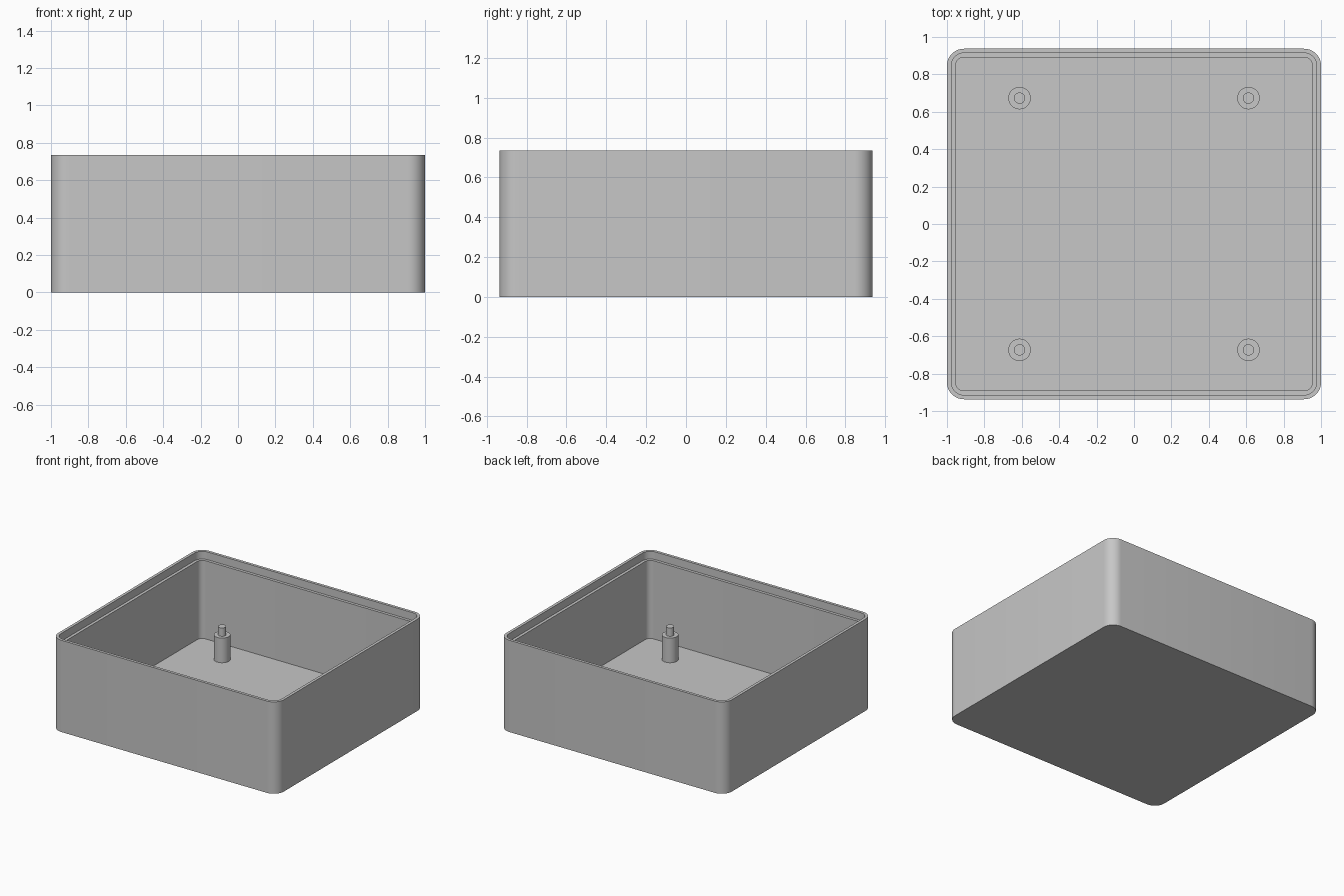
import bpy, bmesh, math

cube = bpy.data.objects.get("Cube")
if cube:
    bpy.data.objects.remove(cube, do_unlink=True)

HALF_X, HALF_Y, HEIGHT = 1.0, 0.937, 0.735
CORNER = 0.09
WALL, LIP = 0.046, 0.023
FLOOR, LEDGE = 0.047, 0.673
CORNER_STEPS = 10

grey = bpy.data.materials.new("plain_grey")
grey.use_nodes = True
colour = (0.57, 0.57, 0.57, 1)
grey.diffuse_color = colour
grey.node_tree.nodes["Principled BSDF"].inputs["Base Color"].default_value = colour


def rounded_outline(hx, hy, r):
    """Counter-clockwise outline of a rounded rectangle (a circle when hx = hy = r)."""
    points = []
    for quarter, (sx, sy) in enumerate(((1, 1), (-1, 1), (-1, -1), (1, -1))):
        for i in range(CORNER_STEPS):
            a = (quarter + i / (CORNER_STEPS - 1)) * math.pi / 2
            points.append((sx * (hx - r) + r * math.cos(a),
                           sy * (hy - r) + r * math.sin(a)))
    return points


def loft(name, sections, location=(0, 0, 0)):
    """Skin a stack of (half x, half y, radius, z) sections and cap both ends."""
    bm = bmesh.new()
    rings = [[bm.verts.new((x, y, z)) for x, y in rounded_outline(hx, hy, r)]
             for hx, hy, r, z in sections]
    n = len(rings[0])
    for a, b in zip(rings, rings[1:]):
        for i in range(n):
            j = (i + 1) % n
            bm.faces.new((a[i], a[j], b[j], b[i]))
    bm.faces.new(rings[0][::-1])
    bm.faces.new(rings[-1])
    bmesh.ops.remove_doubles(bm, verts=bm.verts, dist=1e-5)
    bmesh.ops.recalc_face_normals(bm, faces=bm.faces)
    mesh = bpy.data.meshes.new(name)
    bm.to_mesh(mesh)
    bm.free()
    mesh.materials.append(grey)
    obj = bpy.data.objects.new(name, mesh)
    obj.location = location
    bpy.context.collection.objects.link(obj)
    bpy.ops.object.select_all(action='DESELECT')
    obj.select_set(True)
    bpy.context.view_layer.objects.active = obj
    bpy.ops.object.shade_smooth_by_angle(angle=math.radians(30))
    return obj


def inset(d, z):
    return (HALF_X - d, HALF_Y - d, CORNER - d, z)


# Open tray: outer wall, rim, stepped lid ledge, inner wall and floor
loft("enclosure_tray", [inset(0, 0), inset(0, HEIGHT), inset(LIP, HEIGHT),
                        inset(LIP, LEDGE), inset(WALL, LEDGE), inset(WALL, FLOOR)])

# Four mounting posts, each a standoff with a thinner locating pin on top
POST_R, PIN_R = 0.06, 0.03
POST_TOP, PIN_TOP = 0.245, 0.312
for sx, x_name in ((-1, "right"), (1, "left")):
    for sy, y_name in ((-1, "front"), (1, "back")):
        loft(f"mounting_post_{y_name}_{x_name}",
             [(r, r, r, z) for r, z in ((POST_R, FLOOR - 0.02), (POST_R, POST_TOP),
                                        (PIN_R, POST_TOP), (PIN_R, PIN_TOP))],
             (sx * 0.612, sy * 0.673, 0))
